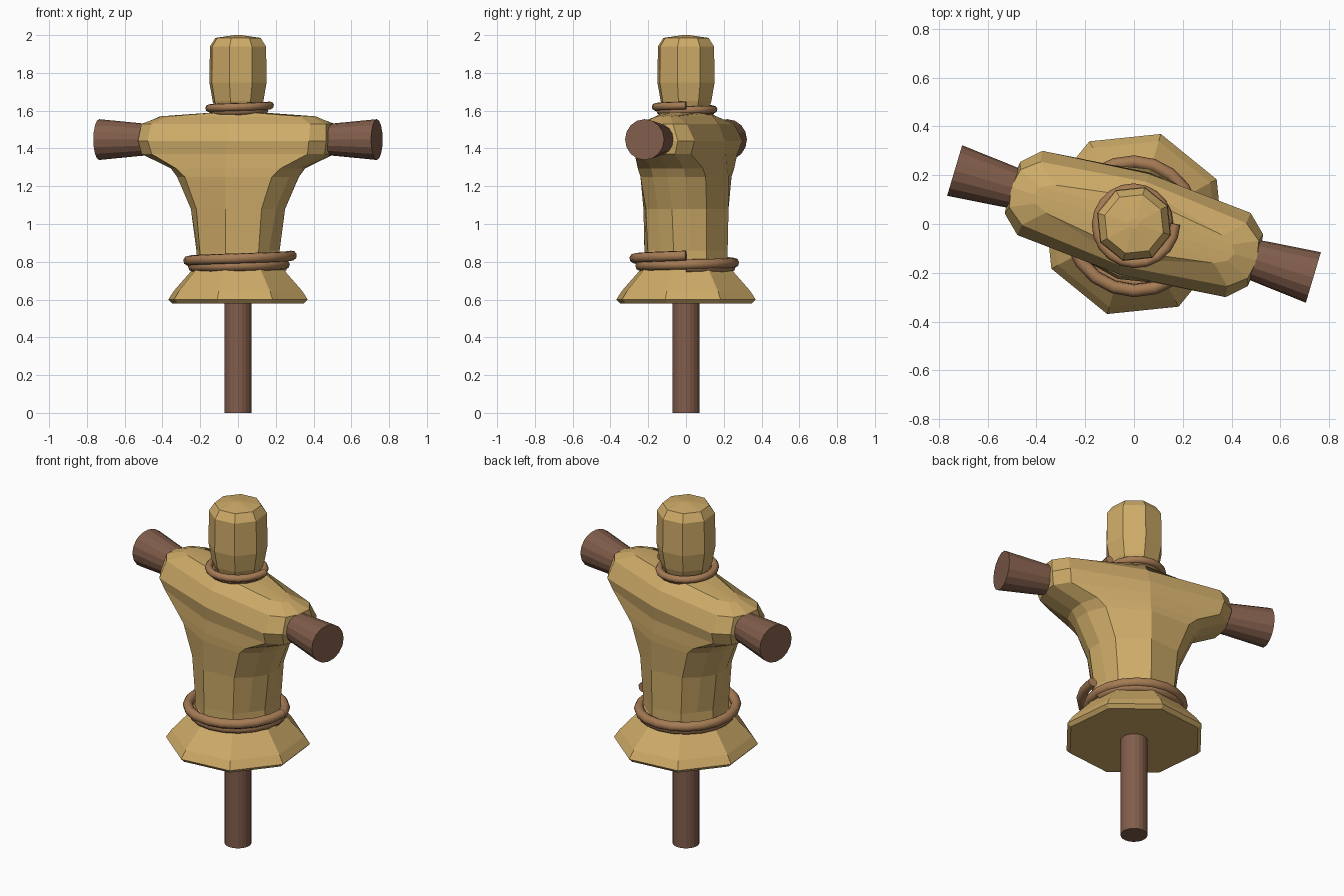
import bpy, bmesh, math
from mathutils import Matrix, Vector

if "Cube" in bpy.data.objects:
    bpy.data.objects.remove(bpy.data.objects["Cube"])

TURN = Matrix.Rotation(math.radians(-16.6), 4, 'Z')   # whole figure is twisted


def material(name, rgb):
    m = bpy.data.materials.new(name)
    m.diffuse_color = (*rgb, 1)
    m.use_nodes = True
    m.node_tree.nodes["Principled BSDF"].inputs["Base Color"].default_value = m.diffuse_color
    return m


STRAW = material("straw", (0.62, 0.41, 0.14))
WOOD = material("wood", (0.22, 0.11, 0.07))
ROPE = material("rope", (0.38, 0.20, 0.09))


def finish(bm, name, mat):
    bmesh.ops.recalc_face_normals(bm, faces=bm.faces)
    me = bpy.data.meshes.new(name)
    bm.to_mesh(me)
    bm.free()
    me.materials.append(mat)
    ob = bpy.data.objects.new(name, me)
    bpy.context.collection.objects.link(ob)
    return ob


def ring(quarter):
    """Mirror a quarter outline (tip, ..., middle) into a closed outline."""
    half = quarter + [(-u, v) for u, v in reversed(quarter[:-1])]
    return half + [(u, -v) for u, v in reversed(half[1:-1])]


def octo(r):
    d = r * 0.7071
    return [(r, 0), ((r + d) / 2, d / 2), (d, d), (0, r)]


def loft(name, sections, mat):
    bm = bmesh.new()
    rows = [[bm.verts.new(TURN @ Vector((u, v, z))) for u, v in ring(q)]
            for z, q in sections]
    for a, b in zip(rows, rows[1:]):
        n = len(a)
        for i in range(n):
            j = (i + 1) % n
            bm.faces.new((a[i], a[j], b[j], b[i]))
    bm.faces.new(rows[0])
    bm.faces.new(rows[-1])
    return finish(bm, name, mat)


def rod(name, r1, r2, length, matrix, sides=16):
    bm = bmesh.new()
    bmesh.ops.create_cone(bm, cap_ends=True, segments=sides, radius1=r1, radius2=r2,
                          depth=length, matrix=matrix)
    return finish(bm, name, WOOD)


def coil(name, z0, dz, r0, dr, thick, turns=2, steps=40):
    cu = bpy.data.curves.new(name, 'CURVE')
    cu.dimensions = '3D'
    cu.bevel_depth = thick
    cu.bevel_resolution = 2
    cu.use_fill_caps = True
    sp = cu.splines.new('POLY')
    sp.points.add(steps)
    for i, p in enumerate(sp.points):
        t = i / steps
        a = t * turns * math.tau
        r = r0 + dr * t * t
        p.co = (r * math.cos(a), r * math.sin(a), z0 + dz * t * t, 1)
    cu.materials.append(ROPE)
    bpy.context.collection.objects.link(bpy.data.objects.new(name, cu))


# straw body: skirt, waist, torso flaring into sleeves, neck and head
loft("straw_body", [
    (0.58, octo(0.365)),
    (0.60, octo(0.385)),
    (0.645, octo(0.355)),
    (0.755, octo(0.255)),
    (0.80, octo(0.23)),
    (0.86, octo(0.23)),
    (1.08, [(0.26, 0), (0.235, 0.085), (0.18, 0.168), (0, 0.235)]),
    (1.25, [(0.335, 0), (0.31, 0.09), (0.24, 0.18), (0, 0.235)]),
    (1.295, [(0.36, 0), (0.345, 0.09), (0.29, 0.18), (0, 0.225)]),
    (1.37, [(0.52, 0), (0.505, 0.09), (0.43, 0.155), (0, 0.22)]),
    (1.44, [(0.53, 0), (0.52, 0.11), (0.445, 0.18), (0, 0.215)]),
    (1.53, [(0.525, 0), (0.51, 0.08), (0.44, 0.135), (0, 0.18)]),
    (1.57, [(0.43, 0), (0.41, 0.035), (0.36, 0.06), (0, 0.15)]),
    (1.59, octo(0.14)),
    (1.61, octo(0.125)),
    (1.65, octo(0.14)),
    (1.75, octo(0.158)),
    (1.94, octo(0.155)),
    (1.985, octo(0.125)),
    (2.00, octo(0.02)),
], STRAW)

# pole
rod("pole", 0.072, 0.072, 0.62, Matrix.Translation((0, 0, 0.31)), 20)

# arm stubs, flaring outward
for side, label in ((1, "right"), (-1, "left")):
    m = (TURN @ Matrix.Translation((side * 0.607, 0, 1.447))
         @ Matrix.Rotation(side * math.pi / 2, 4, 'Y'))
    rod("arm_" + label, 0.078, 0.108, 0.32, m)

# rope windings
coil("waist_rope", 0.77, 0.063, 0.235, 0.05, 0.027)
coil("neck_rope", 1.593, 0.035, 0.13, 0.04, 0.021)
